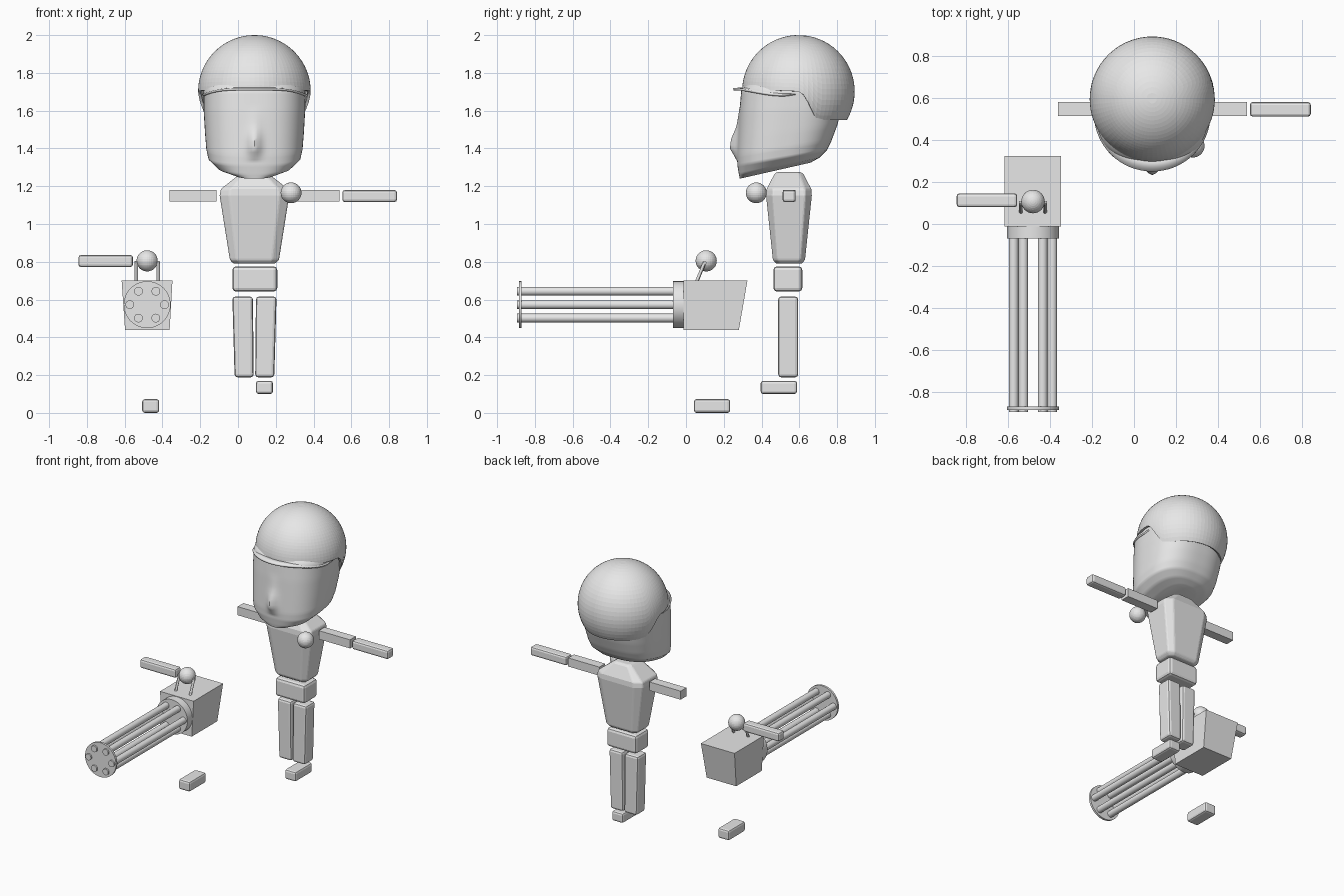
import bpy, bmesh, math
from mathutils import Vector

cube = bpy.data.objects.get("Cube")
if cube:
    bpy.data.objects.remove(cube)

GREY = (0.8, 0.8, 0.8, 1)
grey = bpy.data.materials.new("plain_grey")
grey.use_nodes = True
grey.diffuse_color = GREY
for node in grey.node_tree.nodes:
    if node.type == 'BSDF_PRINCIPLED':
        node.inputs["Base Color"].default_value = GREY

MID = 0.087          # centre line of the figure
BODY_Y = 0.545


def finish(name, bm, bevel=0, smooth=None):
    """Turn a bmesh into a named object, with optional bevel and smoothing."""
    bmesh.ops.recalc_face_normals(bm, faces=bm.faces)
    mesh = bpy.data.meshes.new(name)
    bm.to_mesh(mesh)
    bm.free()
    mesh.materials.append(grey)
    ob = bpy.data.objects.new(name, mesh)
    bpy.context.collection.objects.link(ob)
    if bevel:
        mod = ob.modifiers.new("Bevel", 'BEVEL')
        mod.width, mod.segments = bevel, 2
    if smooth:
        bpy.ops.object.select_all(action='DESELECT')
        ob.select_set(True)
        bpy.context.view_layer.objects.active = ob
        bpy.ops.object.shade_smooth_by_angle(angle=math.radians(smooth))
    return ob


def loft(name, rings, bevel=0, smooth=None, caps=True):
    """Skin a stack of closed rings that have equal point counts."""
    bm = bmesh.new()
    loops = [[bm.verts.new(p) for p in ring] for ring in rings]
    n = len(loops[0])
    for a, b in zip(loops, loops[1:]):
        for i in range(n):
            j = (i + 1) % n
            bm.faces.new((a[i], a[j], b[j], b[i]))
    if caps:
        bm.faces.new(loops[0])
        bm.faces.new(loops[-1])
    return finish(name, bm, bevel, smooth)


def box(name, x, y, z, bevel=0.014, low_x=None, low_y=None):
    """Box from ranges; the bottom may have its own x and y range."""
    def ring(rx, ry, h):
        return [(rx[0], ry[0], h), (rx[1], ry[0], h), (rx[1], ry[1], h), (rx[0], ry[1], h)]
    return loft(name, [ring(low_x or x, low_y or y, z[0]), ring(x, y, z[1])], bevel)


def rod(name, start, end, radius, sides=24):
    """Cylinder between two points."""
    start, end = Vector(start), Vector(end)
    turn = (end - start).to_track_quat('Z', 'Y')
    circle = [turn @ Vector((radius * math.cos(t), radius * math.sin(t), 0))
              for t in (i * math.tau / sides for i in range(sides))]
    return loft(name, [[p + c for c in circle] for p in (start, end)], smooth=30)


def ball(name, centre, radius):
    bm = bmesh.new()
    bmesh.ops.create_uvsphere(bm, u_segments=32, v_segments=16, radius=radius)
    bmesh.ops.translate(bm, verts=bm.verts, vec=centre)
    return finish(name, bm)


def ramp(t, points):
    """Piecewise linear lookup."""
    for (a, u), (b, v) in zip(points, points[1:]):
        if a <= t <= b:
            return u + (v - u) * (t - a) / (b - a)
    return 0


# Head: tilted rounded sections (front y, front z, back y, back z, half width)
sections = [(0.285, 1.24, 0.66, 1.325, 0.12), (0.28, 1.262, 0.705, 1.35, 0.195),
            (0.272, 1.31, 0.745, 1.39, 0.244), (0.27, 1.36, 0.77, 1.44, 0.255),
            (0.275, 1.455, 0.8, 1.52, 0.262), (0.283, 1.6, 0.825, 1.61, 0.269),
            (0.293, 1.71, 0.835, 1.71, 0.27), (0.36, 1.8, 0.8, 1.8, 0.21),
            (0.45, 1.87, 0.72, 1.87, 0.12)]
NOSE = [(1.33, 0), (1.36, 0.35), (1.40, 1), (1.45, 0.9), (1.52, 0.25), (1.62, 0)]


def head_ring(yf, zf, yb, zb, half, n=96, power=2.6):
    ring, depth = [], (yb - yf) / 2
    for i in range(n):
        c, s = math.cos(i * math.tau / n), math.sin(i * math.tau / n)
        r = (abs(c / half) ** power + abs(s / depth) ** power) ** (-1 / power)
        dx, y = r * c, (yf + yb) / 2 + r * s
        z = zf + (zb - zf) * (y - yf) / (yb - yf)
        if s < 0:
            y -= 0.04 * ramp(z, NOSE) * math.exp(-(dx / 0.035) ** 2)
        ring.append((MID + dx, y, z))
    return ring


STEPS = 5
rings = [head_ring(*sections[0])]
for a, b in zip(sections, sections[1:]):
    for k in range(1, STEPS + 1):
        rings.append(head_ring(*[u + (v - u) * k / STEPS for u, v in zip(a, b)]))
loft("head", rings, smooth=40)

# Helmet: dome with a high front edge stepping down behind the ears
DOME = Vector((MID, 0.595, 1.702))
R = 0.298
SEG, ROWS = 72, 22


def edge_drop(s):
    if s < 0:
        return -0.012 * s
    t = min(s / 0.42, 1)
    return -0.152 * t * t * (3 - 2 * t)


rings = []
for row in range(1, ROWS + 1):
    ring = []
    for i in range(SEG):
        az = i * math.tau / SEG
        polar = math.acos(edge_drop(math.sin(az)) / R) * row / ROWS
        ring.append(DOME + R * Vector((math.sin(polar) * math.cos(az),
                                       math.sin(polar) * math.sin(az), math.cos(polar))))
    rings.append(ring)
helmet = loft("helmet", rings, caps=False)
bm = bmesh.new()
bm.from_mesh(helmet.data)
rim = [e for e in bm.edges if e.is_boundary and e.verts[0].co.z > 1.95]
bmesh.ops.contextual_create(bm, geom=rim)
bmesh.ops.recalc_face_normals(bm, faces=bm.faces)
bm.to_mesh(helmet.data)
bm.free()
shell = helmet.modifiers.new("Shell", 'SOLIDIFY')
shell.thickness, shell.offset = 0.015, -1

# Visor: thin crescent drooping slightly at its ends
bm = bmesh.new()
grid = []
for i in range(33):
    t = math.pi * (1 + i / 32)
    c, s = math.cos(t), math.sin(t)
    z = 1.724 - 0.035 * c ** 4
    outer = (MID + 0.278 * c, 0.525 + 0.275 * s, z - 0.004)
    inner = (MID + 0.275 * c, 0.58 + 0.26 * s, z)
    grid.append([bm.verts.new(p) for p in (outer, inner)])
for a, b in zip(grid, grid[1:]):
    bm.faces.new((a[0], b[0], b[1], a[1]))
visor = finish("visor", bm, smooth=40)
plate = visor.modifiers.new("Thickness", 'SOLIDIFY')
plate.thickness = 0.012


# Torso: chamfered sections (z, half width, half depth)
def torso_ring(z, w, d):
    cx, cy = w * 0.28, d * 0.28
    corners = [(w, cy - d), (w, d - cy), (w - cx, d), (cx - w, d),
               (-w, d - cy), (-w, cy - d), (cx - w, -d), (w - cx, -d)]
    return [(MID + x, BODY_Y + y, z) for x, y in corners]


loft("torso", [torso_ring(*s) for s in (
    (0.79, 0.11, 0.068), (0.81, 0.13, 0.085), (1.15, 0.184, 0.121),
    (1.185, 0.178, 0.118), (1.262, 0.08, 0.078), (1.275, 0.062, 0.065))], bevel=0.008)
box("abdomen", (-0.03, 0.208), (0.462, 0.616), (0.642, 0.776), 0.02)

# Upper arms and legs, mirrored about the centre line
for side, label in ((1, "left"), (-1, "right")):
    def span(a, b):
        return tuple(sorted((MID + side * a, MID + side * b)))
    box(label + "_upper_arm", span(0.2, 0.45), (0.514, 0.58), (1.118, 1.18), 0)
    box(label + "_leg", span(0.008, 0.117), (0.488, 0.594), (0.188, 0.616),
        0.016, low_x=span(0.004, 0.105))

# Separate forearms, hands and feet
box("left_forearm", (0.552, 0.842), (0.511, 0.581), (1.116, 1.18))
box("right_forearm", (-0.845, -0.556), (0.08, 0.146), (0.772, 0.836))
ball("left_hand", (0.281, 0.372, 1.165), 0.055)
ball("right_hand", (-0.481, 0.107, 0.805), 0.056)
box("left_foot", (0.095, 0.185), (0.395, 0.588), (0.1, 0.17))
box("right_foot", (-0.507, -0.417), (0.042, 0.234), (0, 0.073))

# Rotary gun: housing, drum, barrels, front disc and handle
GX, GZ = -0.481, 0.573
box("gun_housing", (-0.616, -0.347), (-0.012, 0.325), (0.44, 0.7), 0,
    low_x=(-0.598, -0.362), low_y=(-0.012, 0.28))
rod("gun_drum", (GX, -0.068, GZ), (GX, -0.01, GZ), 0.124, 48)
rod("barrel_disc", (GX, -0.885, GZ), (GX, -0.87, GZ), 0.124, 48)
for k in range(6):
    bx = GX + 0.092 * math.cos(k * math.pi / 3)
    bz = GZ + 0.082 * math.sin(k * math.pi / 3)
    rod("barrel_%d" % (k + 1), (bx, -0.896, bz), (bx, -0.06, bz), 0.023)
for side, label in ((1, "left"), (-1, "right")):
    hx = GX + side * 0.058
    rod(label + "_handle_post", (hx, 0.055, 0.69), (hx, 0.1, 0.8), 0.009, 12)
rod("handle_grip", (GX - 0.066, 0.1, 0.795), (GX + 0.066, 0.1, 0.795), 0.009, 12)
